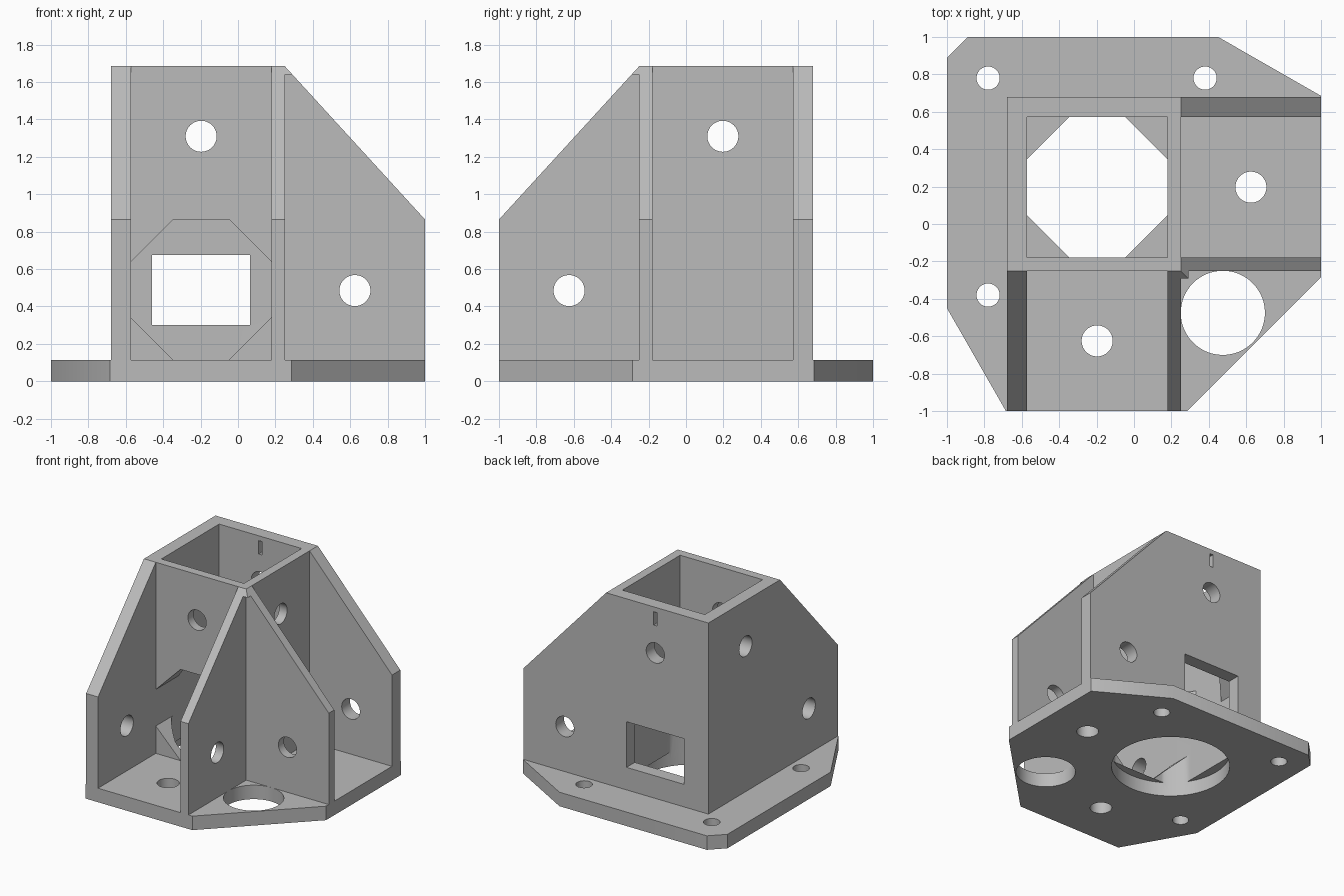
import bpy, bmesh, math

cube = bpy.data.objects.get("Cube")
if cube:
    bpy.data.objects.remove(cube, do_unlink=True)

FLOOR, TOP, CHAMBER_TOP = 0.115, 1.685, 0.865
CX, CY, HALF = -0.197, 0.197, 0.375      # centre and half width of the shaft
CZ = (FLOOR + CHAMBER_TOP) / 2


def prism(name, points, axis, lo, hi):
    """Extrude a 2D outline along x (y,z), y (x,z) or z (x,y)."""
    def place(a, b, d):
        return {"x": (d, a, b), "y": (a, d, b), "z": (a, b, d)}[axis]
    bm = bmesh.new()
    base = bm.faces.new([bm.verts.new(place(a, b, lo)) for a, b in points])
    moved = bmesh.ops.extrude_face_region(bm, geom=[base])["geom"]
    bmesh.ops.translate(bm, vec=place(0, 0, hi - lo),
                        verts=[v for v in moved if isinstance(v, bmesh.types.BMVert)])
    bmesh.ops.recalc_face_normals(bm, faces=bm.faces[:])
    mesh = bpy.data.meshes.new(name)
    bm.to_mesh(mesh)
    bm.free()
    obj = bpy.data.objects.new(name, mesh)
    bpy.context.collection.objects.link(obj)
    return obj


def rect(x0, x1, y0, y1):
    return [(x0, y0), (x1, y0), (x1, y1), (x0, y1)]


def circle(x, y, r, n=48):
    return [(x + r * math.cos(2 * math.pi * i / n),
             y + r * math.sin(2 * math.pi * i / n)) for i in range(n)]


def octagon(x, y, h, k=0.15):
    return [(x - k, y - h), (x + k, y - h), (x + h, y - k), (x + h, y + k),
            (x + k, y + h), (x - k, y + h), (x - h, y + k), (x - h, y - k)]


def combine(target, other, operation):
    mod = target.modifiers.new(operation, "BOOLEAN")
    mod.operation, mod.solver, mod.object = operation, "EXACT", other
    other.hide_render = True
    bpy.context.view_layer.update()
    bpy.context.view_layer.objects.active = target
    bpy.ops.object.modifier_apply(modifier=mod.name)
    bpy.data.objects.remove(other, do_unlink=True)


def cut(points, axis, lo, hi):
    combine(bracket, prism("cutter", points, axis, lo, hi), "DIFFERENCE")


# Tower and fins: two sloped silhouettes intersected
slope = [(-0.68, 0.03), (1, 0.03), (1, 0.865), (0.25, TOP), (-0.68, TOP)]
bracket = prism("tower_bracket", slope, "y", -1, 0.68)
combine(bracket, prism("side_profile", [(-a, b) for a, b in slope], "x", -0.8, 1.2),
        "INTERSECT")

# Open pockets between the fins
x0, x1, y0, y1 = CX - HALF, CX + HALF, CY - HALF, CY + HALF
cut(rect(x0, x1, -1.2, -0.25), "z", -0.2, 2)
cut(rect(0.25, 1.2, y0, y1), "z", -0.2, 2)
cut(rect(0.25, 1.2, -1.2, -0.25), "z", -0.2, 1.64)

# Mounting plate
plate = [(-0.89, 1), (0.45, 1), (1, 0.685), (1, -0.285), (0.285, -1),
         (-0.685, -1), (-1, -0.45), (-1, 0.89)]
combine(bracket, prism("mounting_plate", plate, "z", 0, FLOOR), "UNION")

# Square shaft above, chamfered chamber below, round chamber floor
cut(rect(x0, x1, y0, y1), "z", CHAMBER_TOP, 2)
cut(octagon(CX, CY, HALF), "z", 0.05, 1)
cut(octagon(CX, CZ, HALF), "y", -0.35, y1)
drum = [(min(max(a, x0), x1), min(max(b, y0), y1))
        for a, b in circle(CX, CY, 0.448, 96)]
cut(drum, "z", 0.05, CZ)
cut(circle(CX, CY, 0.448, 96), "z", -0.1, FLOOR)

# Back window and small slot
cut(rect(-0.46, 0.065, 0.3, 0.675), "y", 0.4, 0.8)
cut(rect(CX - 0.015, CX + 0.015, 1.535, 1.645), "y", 0.5, 0.8)

# Screw holes through the tower walls and fins
for offset, height in ((CX, 1.31), (0.625, 0.485)):
    cut(circle(offset, height, 0.083), "y", -0.4, 0.9)
    cut(circle(-offset, height, 0.083), "x", -0.9, 0.4)

# Plate holes
for x, y, r in ((-0.78, 0.78, 0.062), (0.38, 0.78, 0.062), (-0.78, -0.38, 0.062),
                (CX, -0.625, 0.083), (0.625, CY, 0.083), (0.475, -0.475, 0.225)):
    cut(circle(x, y, r, 64), "z", -0.1, 0.2)

# Colour and shading
grey = bpy.data.materials.new("light_grey")
grey.use_nodes = True
color = (0.5, 0.5, 0.5, 1)
grey.diffuse_color = color
grey.node_tree.nodes["Principled BSDF"].inputs["Base Color"].default_value = color
bracket.data.materials.clear()
bracket.data.materials.append(grey)
for face in bracket.data.polygons:
    face.material_index = 0
bpy.ops.object.select_all(action="DESELECT")
bracket.select_set(True)
bpy.context.view_layer.objects.active = bracket
bpy.ops.object.shade_smooth_by_angle(angle=math.radians(30))
